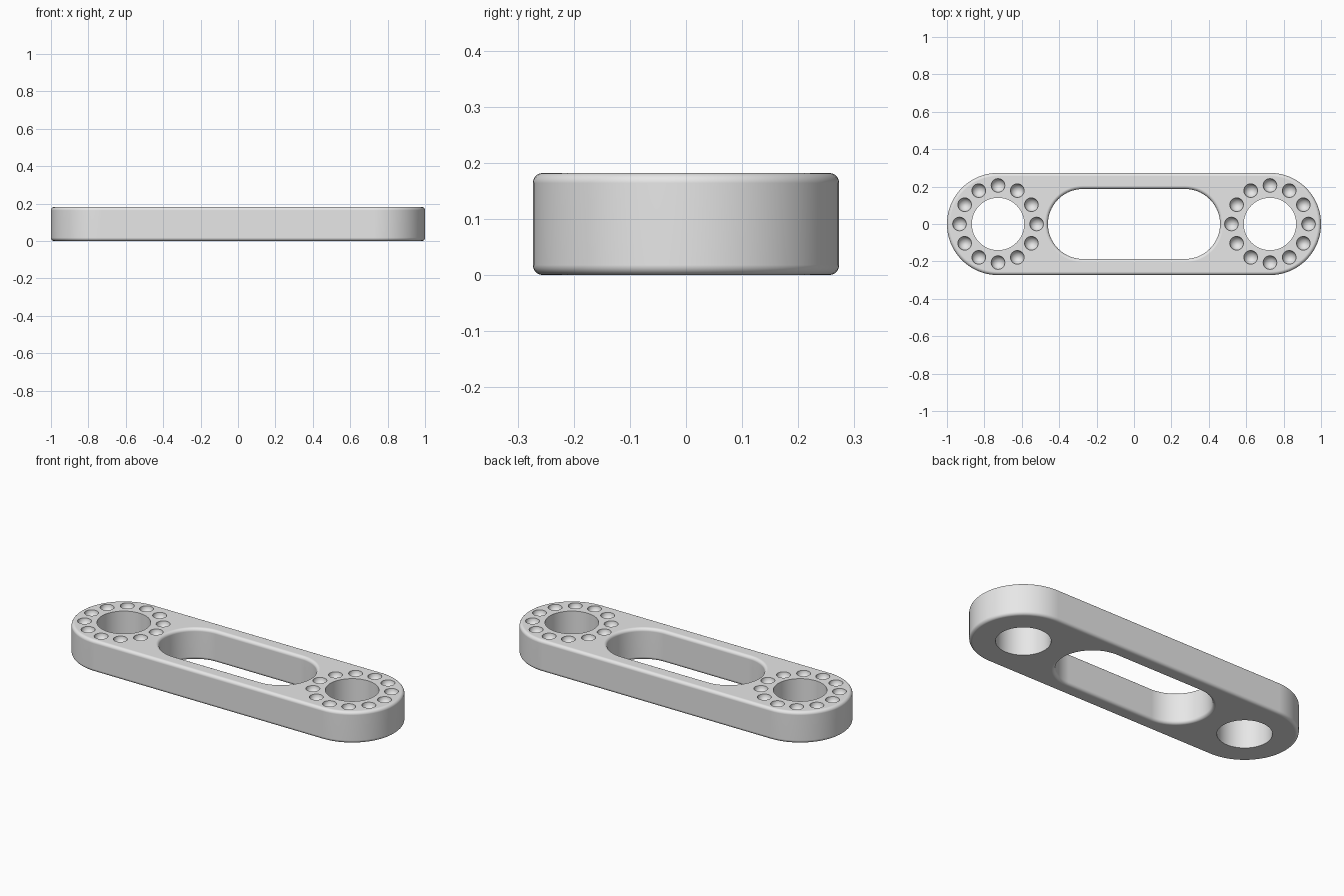
import bpy, bmesh, math

if "Cube" in bpy.data.objects:
    bpy.data.objects.remove(bpy.data.objects["Cube"])

HEIGHT = 0.182
RADIUS = 0.273        # rounded ends of the bar
END = 1 - RADIUS      # x of the end centres
FILLET = 0.018
SLOT_R = 0.187
SLOT_END = 0.46 - SLOT_R


def stadium_ring(bm, half_len, r, z, n=40):
    """One closed outline with straight sides and round ends."""
    ring = []
    for side, start in ((1, -math.pi / 2), (-1, math.pi / 2)):
        for i in range(n + 1):
            a = start + math.pi * i / n
            ring.append(bm.verts.new((side * half_len + r * math.cos(a), r * math.sin(a), z)))
    return ring


def loft_stadium(name, half_len, profile):
    """Stack outlines following (radius, z) pairs, listed from bottom to top."""
    bm = bmesh.new()
    rings = [stadium_ring(bm, half_len, r, z) for r, z in profile]
    for low, high in zip(rings, rings[1:]):
        for i in range(len(low)):
            j = (i + 1) % len(low)
            bm.faces.new((low[i], low[j], high[j], high[i]))
    bm.faces.new(rings[0][::-1])
    bm.faces.new(rings[-1])
    return finish(name, bm)


def finish(name, bm):
    mesh = bpy.data.meshes.new(name)
    bm.normal_update()
    bm.to_mesh(mesh)
    bm.free()
    obj = bpy.data.objects.new(name, mesh)
    bpy.context.collection.objects.link(obj)
    return obj


def quarter(r, sign, steps=5):
    """Bottom edge fillet: sign 1 rounds a solid outward, -1 flares an opening."""
    pts = []
    for i in range(steps + 1):
        a = math.pi / 2 * i / steps
        pts.append((r - sign * FILLET * (1 - math.sin(a)), FILLET * (1 - math.cos(a))))
    return pts


def both_ends(pts):
    return pts + [(r, HEIGHT - z) for r, z in reversed(pts)]


# Bar with rounded top and bottom edges
bar = loft_stadium("link_bar", END, both_ends(quarter(RADIUS, 1)))

# Central slot with softened rims
flare = quarter(SLOT_R, -1)
wide = SLOT_R + FILLET
slot = loft_stadium("slot_cutter", SLOT_END,
                    [(wide, -0.05)] + both_ends(flare) + [(wide, HEIGHT + 0.05)])

# Round through holes
bm = bmesh.new()
for side in (-1, 1):
    made = bmesh.ops.create_cone(bm, cap_ends=True, segments=64, radius1=0.14,
                                 radius2=0.14, depth=0.5)
    bmesh.ops.translate(bm, verts=made["verts"], vec=(side * END, 0, HEIGHT / 2))
holes = finish("hole_cutter", bm)

# Rings of twelve round dimples in the top face
bm = bmesh.new()
for side in (-1, 1):
    for i in range(12):
        a = math.tau * i / 12
        made = bmesh.ops.create_uvsphere(bm, u_segments=24, v_segments=13, radius=0.037)
        bmesh.ops.translate(bm, verts=made["verts"], vec=(
            side * END + 0.206 * math.cos(a), 0.206 * math.sin(a), HEIGHT))
dimples = finish("dimple_cutter", bm)

# Cut all openings and keep the result
cutters = (slot, holes, dimples)
for cutter in cutters:
    cutter.hide_render = True
    mod = bar.modifiers.new(cutter.name, "BOOLEAN")
    mod.operation = "DIFFERENCE"
    mod.solver = "EXACT"
    mod.object = cutter
depsgraph = bpy.context.evaluated_depsgraph_get()
result = bpy.data.meshes.new_from_object(bar.evaluated_get(depsgraph))
bar.modifiers.clear()
bar.data = result
for cutter in cutters:
    bpy.data.objects.remove(cutter)

# Plain grey finish, smooth with crisp hole edges
grey = bpy.data.materials.new("light_grey")
grey.diffuse_color = (0.8, 0.8, 0.8, 1)
grey.use_nodes = True
grey.node_tree.nodes["Principled BSDF"].inputs["Base Color"].default_value = grey.diffuse_color
bar.data.materials.clear()
bar.data.materials.append(grey)
bpy.context.view_layer.objects.active = bar
bar.select_set(True)
bpy.ops.object.shade_smooth_by_angle(angle=math.radians(35))
weighted = bar.modifiers.new("flat_face_normals", "WEIGHTED_NORMAL")
weighted.keep_sharp = True
weighted.weight = 100
